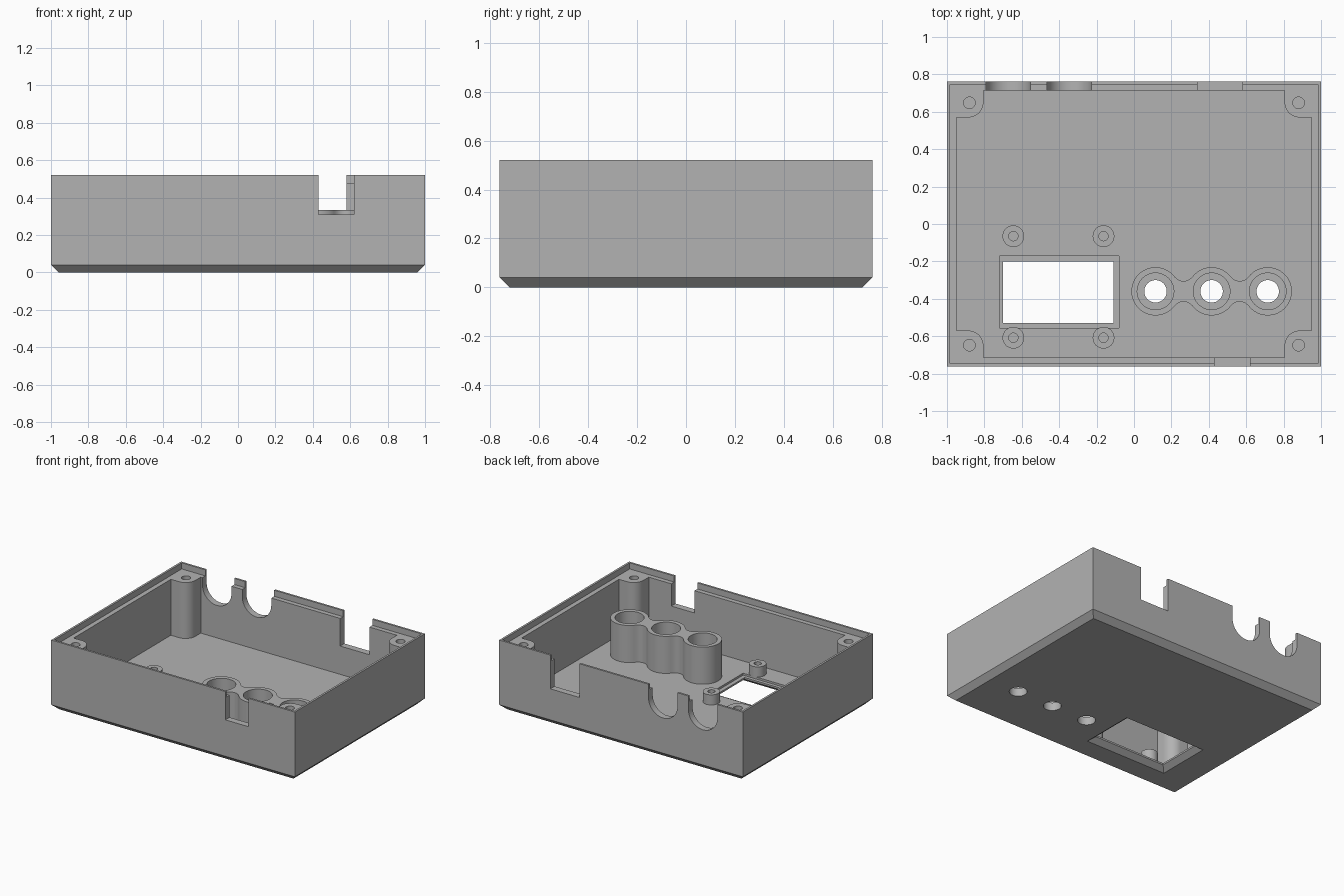
import bpy, bmesh, math
from mathutils import Vector

cube = bpy.data.objects.get("Cube")
if cube:
    bpy.data.objects.remove(cube, do_unlink=True)

GREY = (0.45, 0.45, 0.45, 1.0)
mat = bpy.data.materials.new("plain grey")
mat.use_nodes = True
mat.diffuse_color = GREY
mat.node_tree.nodes["Principled BSDF"].inputs["Base Color"].default_value = GREY

# Main heights
FLOOR, STEP, TOP = 0.06, 0.475, 0.52


def rect(x0, x1, y0, y1):
    return [(x0, y0), (x1, y0), (x1, y1), (x0, y1)]


def centred(hx, hy):
    return rect(-hx, hx, -hy, hy)


def arc(cx, cy, r, a0, a1, n=12):
    return [(cx + r * math.cos(math.radians(a0 + (a1 - a0) * i / n)),
             cy + r * math.sin(math.radians(a0 + (a1 - a0) * i / n))) for i in range(n + 1)]


def circle(cx, cy, r, n=48):
    return arc(cx, cy, r, 0, 360, n)[:-1]


def loft(name, rings, upright=False):
    """Closed solid through (outline, height) rings; upright runs it along y."""
    bm = bmesh.new()
    loops = []
    for outline, h in rings:
        loops.append([bm.verts.new((p[0], h, p[1]) if upright else (p[0], p[1], h))
                      for p in outline])
    for a, b in zip(loops, loops[1:]):
        for i in range(len(a)):
            j = (i + 1) % len(a)
            bm.faces.new((a[i], a[j], b[j], b[i]))
    bm.faces.new(loops[0][::-1])
    bm.faces.new(loops[-1])
    bmesh.ops.recalc_face_normals(bm, faces=bm.faces[:])
    me = bpy.data.meshes.new(name)
    bm.to_mesh(me)
    bm.free()
    me.materials.append(mat)
    ob = bpy.data.objects.new(name, me)
    bpy.context.collection.objects.link(ob)
    return ob


def prism(name, outline, lo, hi, upright=False):
    return loft(name, [(outline, lo), (outline, hi)], upright)


def cut(ob, cutters):
    """Subtract the cutters, bake the result and discard them."""
    for c in cutters:
        c.hide_render = True
        m = ob.modifiers.new("cut", 'BOOLEAN')
        m.operation, m.solver, m.object = 'DIFFERENCE', 'EXACT', c
    dg = bpy.context.evaluated_depsgraph_get()
    me = bpy.data.meshes.new_from_object(ob.evaluated_get(dg))
    ob.modifiers.clear()
    ob.data = me
    for c in cutters:
        bpy.data.objects.remove(c, do_unlink=True)
    return ob


parts = []

# Open tray with a chamfered base and a stepped rim
tray = loft("enclosure_tray", [
    (centred(0.96, 0.72), 0), (centred(1, 0.762), 0.04), (centred(1, 0.762), TOP),
    (centred(0.985, 0.747), TOP), (centred(0.985, 0.747), STEP),
    (centred(0.95, 0.713), STEP), (centred(0.95, 0.713), FLOOR)])

cutters = []
# Display window: flared below, shallow seat above
inner = rect(-0.70, -0.11, -0.53, -0.20)
flare = rect(-0.74, -0.07, -0.57, -0.16)
seat = rect(-0.72, -0.08, -0.555, -0.17)
cutters.append(loft("window_cutter", [(flare, -0.02), (flare, 0), (inner, 0.032),
                                      (inner, 0.045), (seat, 0.045), (seat, 0.1)]))
# Button holes through the floor
BUTTON_X, BUTTON_Y = (0.115, 0.415, 0.715), -0.36
for x in BUTTON_X:
    cutters.append(prism("button_cutter", circle(x, BUTTON_Y, 0.06), -0.1, 0.2))
# Square notches in the front and back walls
cutters.append(prism("front_notch_cutter", rect(0.43, 0.62, 0.31, 0.7), -0.9, -0.65, True))
cutters.append(prism("back_notch_cutter", rect(0.34, 0.58, 0.27, 0.7), 0.65, 0.9, True))
# Round-bottomed cable slots in the back wall
for x in (-0.672, -0.345):
    u = arc(x, 0.42, 0.119, 180, 360, 24) + [(x + 0.119, 0.7), (x - 0.119, 0.7)]
    cutters.append(prism("slot_cutter", u, 0.65, 0.9, True))
parts.append(cut(tray, cutters))

# Corner screw bosses with blind holes
boss = [(0.95, 0.713), (0.95, 0.57), (0.885, 0.57)] + arc(0.885, 0.65, 0.08, 270, 180)[1:] + [(0.805, 0.713)]
for sx, side in ((1, "left"), (-1, "right")):
    for sy, end in ((1, "back"), (-1, "front")):
        ob = prism(f"{end}_{side}_screw_boss", [(x * sx, y * sy) for x, y in boss], FLOOR - 0.01, STEP)
        hole = prism("hole_cutter", circle(0.88 * sx, 0.648 * sy, 0.031, 24), 0.2, 0.6)
        parts.append(cut(ob, [hole]))

# Three button guide tubes blended by concave necks
R, NECK_R, NECK_H = 0.129, 0.0575, 0.1125
T = math.degrees(math.atan2(NECK_H, 0.15))
upper = []
for i, x in enumerate(BUTTON_X):
    upper += arc(x, 0, R, 180 if i == 0 else 180 - T, 0 if i == 2 else T, 20)
    if i < 2:
        upper += arc(x + 0.15, NECK_H, NECK_R, 180 + T, 360 - T, 12)[1:-1]
outline = upper + [(x, -y) for x, y in upper[-2:0:-1]]
outline = [(x, y + BUTTON_Y) for x, y in outline]
tubes = prism("button_guide_tubes", outline, FLOOR - 0.01, 0.335)
parts.append(cut(tubes, [prism("bore_cutter", circle(x, BUTTON_Y, 0.098), 0, 0.5) for x in BUTTON_X]))

# Display standoffs
for x in (-0.645, -0.163):
    for y in (-0.065, -0.608):
        ob = prism("display_standoff", circle(x, y, 0.058, 32), FLOOR - 0.01, 0.135)
        parts.append(cut(ob, [prism("pin_cutter", circle(x, y, 0.025, 24), FLOOR, 0.3)]))

# Smooth the round surfaces, keep hard edges crisp
bpy.ops.object.select_all(action='DESELECT')
for ob in parts:
    ob.select_set(True)
bpy.context.view_layer.objects.active = parts[0]
bpy.ops.object.shade_smooth_by_angle(angle=math.radians(30))
